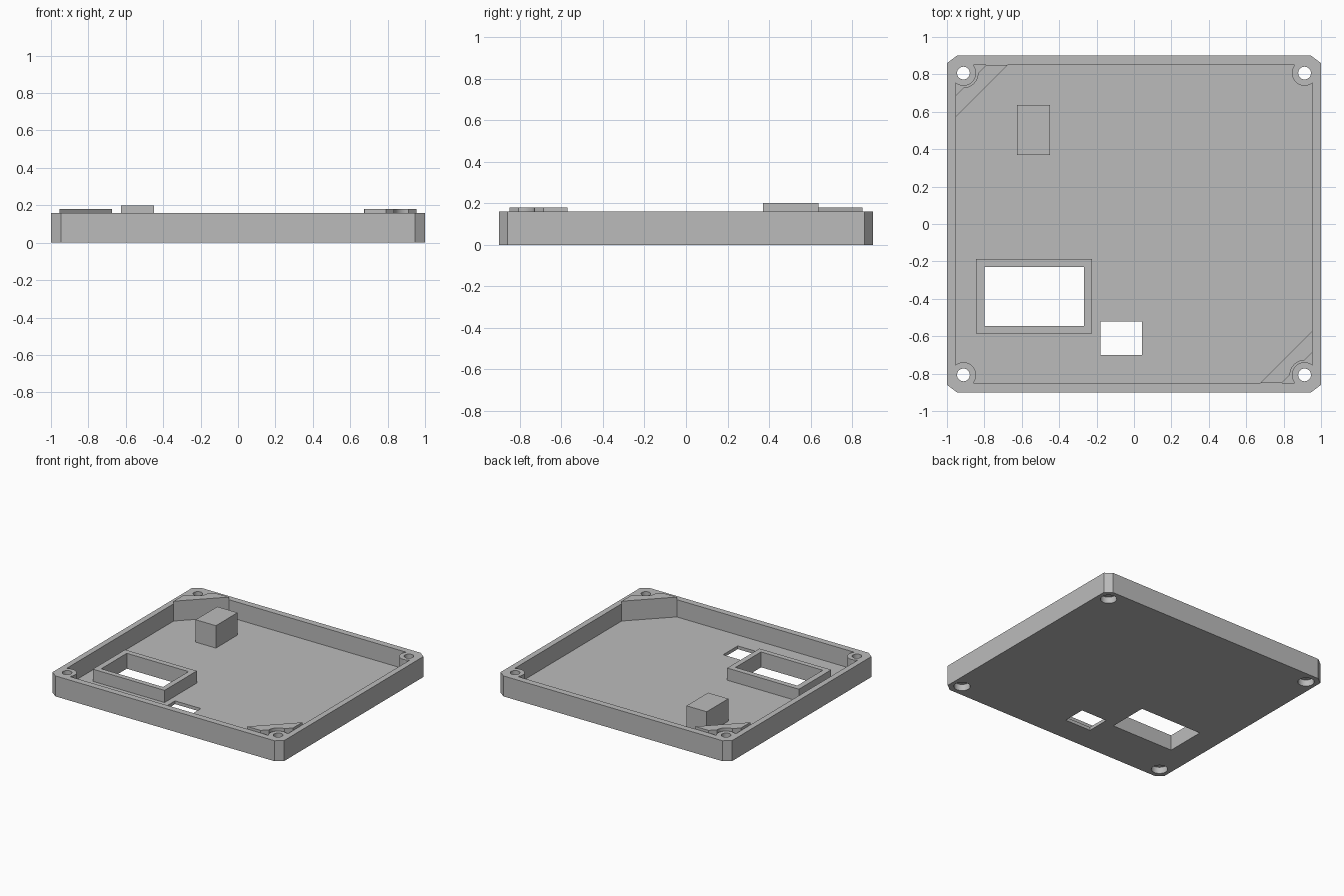
import bpy, bmesh, math

cube = bpy.data.objects.get("Cube")
if cube:
    bpy.data.objects.remove(cube, do_unlink=True)

grey = bpy.data.materials.new("plastic grey")
grey.use_nodes = True
colour = (0.5, 0.5, 0.5, 1)
grey.diffuse_color = colour
grey.node_tree.nodes["Principled BSDF"].inputs["Base Color"].default_value = colour

FLOOR, RIM = 0.025, 0.16
INX, INY = 0.955, 0.85
HX, HY = 0.912, 0.807
CORNERS = [(sx * HX, sy * HY) for sx in (-1, 1) for sy in (-1, 1)]


def prism(name, outline, z0, z1):
    """Extrude a flat outline from z0 to z1."""
    bm = bmesh.new()
    face = bm.faces.new([bm.verts.new((x, y, z0)) for x, y in outline])
    grown = bmesh.ops.extrude_face_region(bm, geom=[face])["geom"]
    tops = [v for v in grown if isinstance(v, bmesh.types.BMVert)]
    bmesh.ops.translate(bm, verts=tops, vec=(0, 0, z1 - z0))
    bmesh.ops.recalc_face_normals(bm, faces=bm.faces)
    mesh = bpy.data.meshes.new(name)
    bm.to_mesh(mesh)
    bm.free()
    mesh.materials.append(grey)
    obj = bpy.data.objects.new(name, mesh)
    bpy.context.collection.objects.link(obj)
    return obj


def box(name, x0, x1, y0, y1, z0, z1):
    return prism(name, [(x0, y0), (x1, y0), (x1, y1), (x0, y1)], z0, z1)


def disc(name, centre, r, z0, z1, sides=40):
    turns = [2 * math.pi * i / sides for i in range(sides)]
    return prism(name, [(centre[0] + r * math.cos(t), centre[1] + r * math.sin(t))
                        for t in turns], z0, z1)


def combine(target, tool, operation):
    """Apply a boolean and discard the tool."""
    tool.hide_render = True
    mod = target.modifiers.new("join", 'BOOLEAN')
    mod.operation, mod.solver, mod.object = operation, 'EXACT', tool
    bpy.context.view_layer.objects.active = target
    bpy.ops.object.modifier_apply(modifier=mod.name)
    bpy.data.objects.remove(tool, do_unlink=True)


# Tray with chamfered corners
cx, cy = 0.947, 0.86
tray = prism("tray", [(-cx, -0.9), (cx, -0.9), (1, -cy), (1, cy),
                      (cx, 0.9), (-cx, 0.9), (-1, cy), (-1, -cy)], 0, RIM)
combine(tray, box("cavity", -INX, INX, -INY, INY, FLOOR, 0.3), 'DIFFERENCE')

# Corner screw posts with recessed holes
for c in CORNERS:
    combine(tray, disc("post", c, 0.068, 0.01, RIM), 'UNION')
for c in CORNERS:
    combine(tray, disc("screw_hole", c, 0.034, -0.1, 0.3), 'DIFFERENCE')
    combine(tray, disc("screw_recess", c, 0.058, -0.1, 0.05), 'DIFFERENCE')

# Openings through the floor
window = (-0.80, -0.267, -0.545, -0.23)
combine(tray, box("window_cut", *window, -0.1, 0.3), 'DIFFERENCE')
combine(tray, box("port_cut", -0.18, 0.043, -0.70, -0.52, -0.1, 0.3), 'DIFFERENCE')

# Raised frame round the window
frame = box("window_frame", -0.845, -0.225, -0.585, -0.187, FLOOR, 0.12)
combine(frame, box("frame_cut", *window, -0.1, 0.3), 'DIFFERENCE')

# Support block
box("support_block", -0.625, -0.45, 0.37, 0.637, FLOOR, 0.2)

# Diagonal braces in two opposite corners, notched round the posts
for s, name in ((-1, "back_right_brace"), (1, "front_left_brace")):
    near, far = 0.165, 0.28
    brace = prism(name, [(s * (INX - near), -s * INY), (s * (INX - far), -s * INY),
                         (s * INX, -s * (INY - far)), (s * INX, -s * (INY - near))],
                  FLOOR, 0.18)
    combine(brace, disc("notch", (s * HX, -s * HY), 0.078, -0.1, 0.3), 'DIFFERENCE')

# Keep flat faces crisp and round walls smooth
for obj in bpy.context.collection.objects:
    if obj.type == 'MESH':
        obj.select_set(True)
        bpy.context.view_layer.objects.active = obj
bpy.ops.object.shade_smooth_by_angle(angle=math.radians(30))
